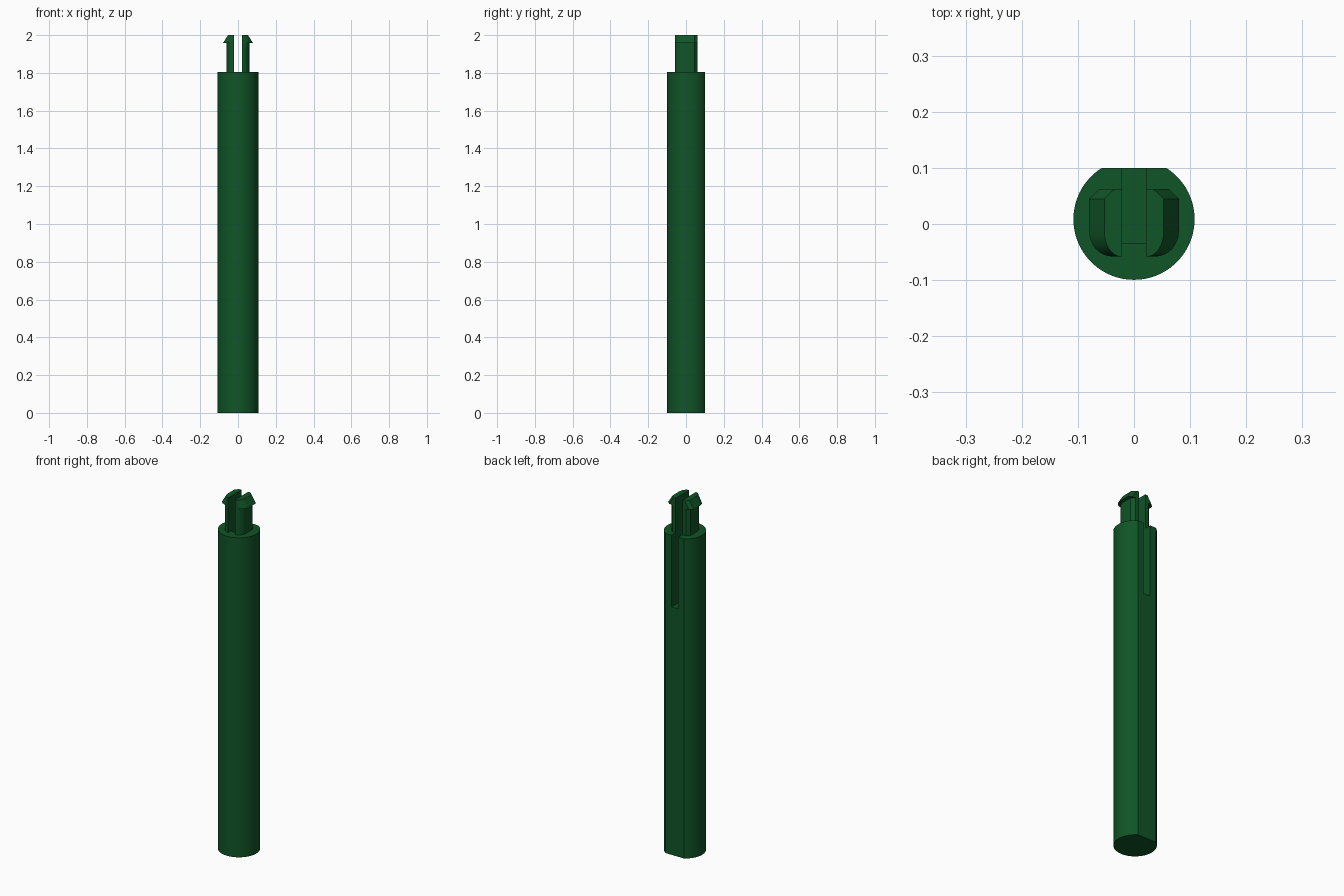
import bpy, bmesh
from math import sin, cos, pi, asin, radians

cube = bpy.data.objects.get("Cube")
if cube:
    bpy.data.objects.remove(cube, do_unlink=True)

green = bpy.data.materials.new("dark green")
green.use_nodes = True
COLOR = (0.005, 0.09, 0.02, 1)
green.diffuse_color = COLOR
green.node_tree.nodes["Principled BSDF"].inputs["Base Color"].default_value = COLOR


def loft(name, sections):
    """Closed solid through a list of (outline, z) sections."""
    bm = bmesh.new()
    rings = [[bm.verts.new((x, y, z)) for x, y in outline] for outline, z in sections]
    bm.faces.new(rings[0])
    bm.faces.new(rings[-1])
    n = len(rings[0])
    for low, high in zip(rings, rings[1:]):
        for i in range(n):
            j = (i + 1) % n
            bm.faces.new((low[i], low[j], high[j], high[i]))
    bmesh.ops.remove_doubles(bm, verts=bm.verts, dist=1e-6)
    bmesh.ops.dissolve_degenerate(bm, edges=bm.edges, dist=1e-6)
    bmesh.ops.recalc_face_normals(bm, faces=bm.faces)
    mesh = bpy.data.meshes.new(name)
    bm.to_mesh(mesh)
    bm.free()
    mesh.materials.append(green)
    obj = bpy.data.objects.new(name, mesh)
    bpy.context.collection.objects.link(obj)
    return obj


def finish(obj):
    """Apply the modifiers and smooth the rounded sides."""
    bpy.ops.object.select_all(action='DESELECT')
    obj.select_set(True)
    bpy.context.view_layer.objects.active = obj
    for mod in list(obj.modifiers):
        bpy.ops.object.modifier_apply(modifier=mod.name)
    bpy.ops.object.shade_smooth_by_angle(angle=radians(25))


# Round shaft with a flat along the back
R, CY, BACK, SHOULDER = 0.108, 0.0085, 0.1, 1.805
start = pi - asin((BACK - CY) / R)
sweep = 3 * pi - 2 * start
STEPS = 56
d_outline = [(R * cos(start + sweep * i / STEPS), CY + R * sin(start + sweep * i / STEPS))
             for i in range(STEPS + 1)]
shaft = loft("shaft", [(d_outline, 0), (d_outline, SHOULDER)])

# Slot cut into the back of the shaft, open at the top
GAP = 0.021
slot = [(-GAP, -0.035), (GAP, -0.035), (GAP, 0.2), (-GAP, 0.2)]
cutter = loft("slot_cutter", [(slot, 1.4), (slot, 1.9)])
cutter.hide_render = True
cut = shaft.modifiers.new("slot", 'BOOLEAN')
cut.operation = 'DIFFERENCE'
cut.solver = 'EXACT'
cut.object = cutter
finish(shaft)
bpy.data.objects.remove(cutter, do_unlink=True)


# Pair of barbed snap prongs
def prong_outline(x):
    front, rear, bend = -0.058, 0.062, -0.013
    inner = max(x - 0.042, GAP + 0.002)
    arc = [(inner + (x - inner) * cos(a), bend + (front - bend) * sin(a))
           for a in (pi / 2 * i / 8 for i in range(9))]
    return [(GAP, rear), (x - 0.018, rear), (x, 0.045)] + arc + [(GAP, front)]


prongs = loft("snap_prongs", [(prong_outline(x), z) for x, z in
                              ((0.06, SHOULDER), (0.06, 1.957), (0.08, 1.957), (0.053, 2.0))])
prongs.modifiers.new("mirror", 'MIRROR').use_mirror_merge = False
finish(prongs)
